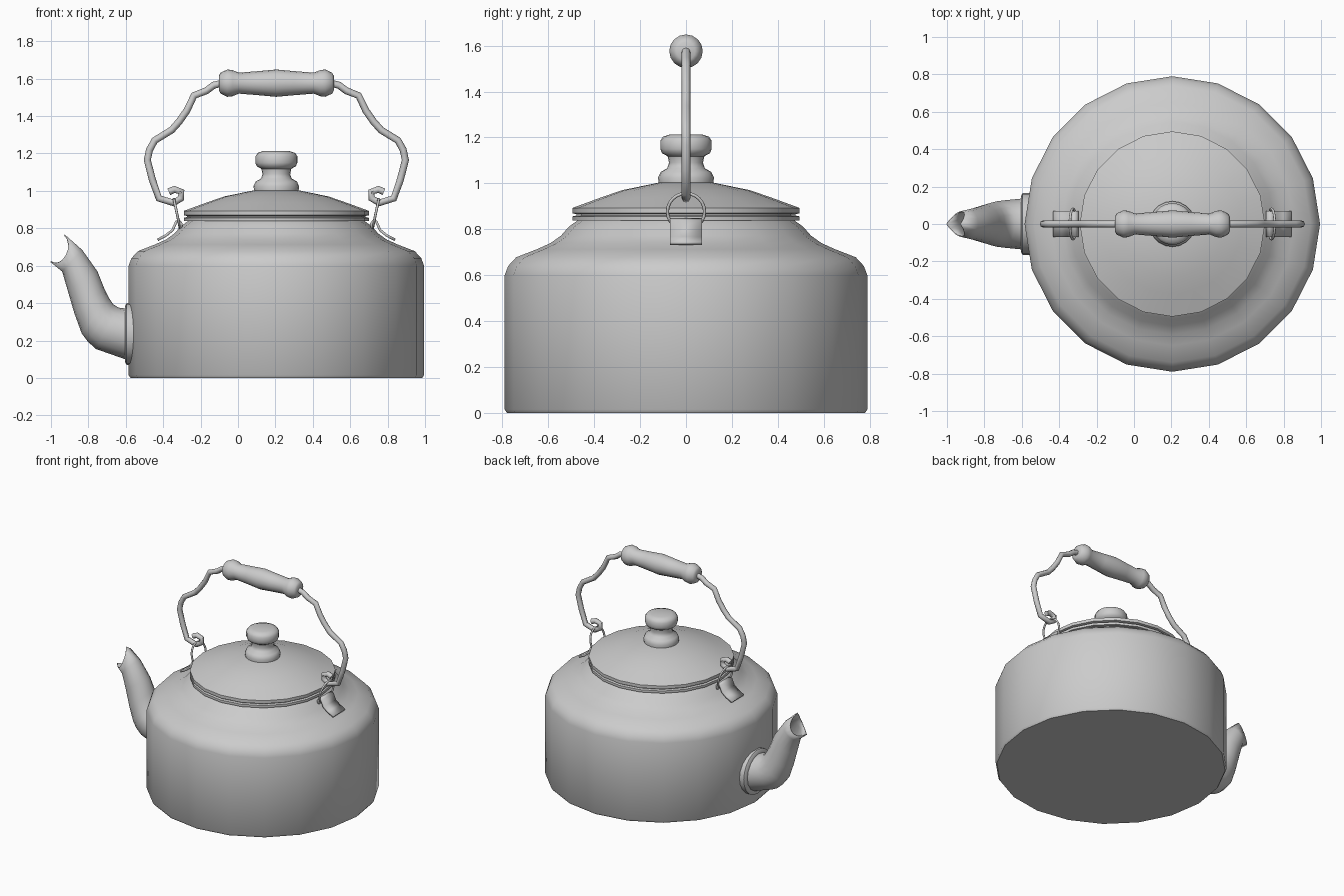
import bpy, bmesh
from math import sin, cos, pi, radians
from mathutils import Matrix, Vector

if "Cube" in bpy.data.objects:
    bpy.data.objects.remove(bpy.data.objects["Cube"])

CX = 0.205  # axis of the body, lid and handle


def finish(name, bm, angle=35):
    bmesh.ops.remove_doubles(bm, verts=bm.verts, dist=1e-5)
    bmesh.ops.recalc_face_normals(bm, faces=bm.faces)
    mesh = bpy.data.meshes.new(name)
    bm.to_mesh(mesh)
    bm.free()
    ob = bpy.data.objects.new(name, mesh)
    bpy.context.collection.objects.link(ob)
    smooth(ob, angle)
    return ob


def smooth(ob, angle=35):
    bpy.ops.object.select_all(action='DESELECT')
    ob.select_set(True)
    bpy.context.view_layer.objects.active = ob
    bpy.ops.object.shade_smooth_by_angle(angle=radians(angle))


def skin(bm, rings, closed=True):
    rings = [[bm.verts.new(p) for p in r] for r in rings]
    for a, b in zip(rings, rings[1:]):
        n = len(a)
        for i in range(n if closed else n - 1):
            j = (i + 1) % n
            bm.faces.new((a[i], a[j], b[j], b[i]))
    return rings


def lathe(name, profile, matrix, sides=20, cap_start=True, cap_end=True, angle=35):
    """Revolve (radius, height) points around local z."""
    bm = bmesh.new()
    rings = skin(bm, [[matrix @ Vector((r * cos(2 * pi * i / sides), r * sin(2 * pi * i / sides), z))
                       for i in range(sides)] for r, z in profile])
    if cap_start:
        bm.faces.new(rings[0][::-1])
    if cap_end:
        bm.faces.new(rings[-1])
    return finish(name, bm, angle)


def tube(name, points, radius):
    cu = bpy.data.curves.new(name, 'CURVE')
    cu.dimensions = '3D'
    cu.bevel_depth = radius
    cu.bevel_resolution = 2
    cu.use_fill_caps = True
    sp = cu.splines.new('POLY')
    sp.points.add(len(points) - 1)
    for p, co in zip(sp.points, points):
        p.co = (*co, 1)
    ob = bpy.data.objects.new(name, cu)
    bpy.context.collection.objects.link(ob)
    bpy.ops.object.select_all(action='DESELECT')
    ob.select_set(True)
    bpy.context.view_layer.objects.active = ob
    bpy.ops.object.convert(target='MESH')
    smooth(bpy.context.object, 50)


axis = Matrix.Translation((CX, 0, 0))

# Body with rounded shoulder
lathe("body", [(.78, 0), (.79, .015), (.79, .6), (.775, .64), (.74, .678), (.65, .713), (.59, .74),
               (.545, .772), (.51, .812), (.47, .84)], axis, cap_end=False)

# Lid with grooved rim and low dome
lathe("lid", [(.46, .838), (.495, .838), (.495, .856), (.478, .86), (.478, .866), (.495, .87),
              (.495, .893), (.375, .937), (.28, .97), (.12, 1.003)], axis)

# Lid knob
lathe("knob", [(.118, .995), (.122, 1.025), (.11, 1.05), (.082, 1.066), (.074, 1.09), (.08, 1.118),
               (.105, 1.132), (.112, 1.15), (.112, 1.185), (.1, 1.203), (.07, 1.213)], axis, angle=45)

# Spout flange against the body wall
lathe("spout_flange", [(.165, 0), (.165, .035), (.15, .045), (.12, .045)],
      Matrix.Translation((-.56, 0, .235)) @ Matrix.Rotation(-pi / 2, 4, 'Y'))

# Spout: sections given as lower point, upper point, half width
sections = [(-.57, .105, -.57, .365, .13), (-.60, .105, -.60, .365, .13),
            (-.757, .16, -.64, .37, .12), (-.80, .20, -.672, .39, .115),
            (-.83, .24, -.695, .425, .108), (-.87, .35, -.72, .475, .097),
            (-.905, .47, -.757, .567, .085), (-.935, .572, -.837, .68, .072),
            (-1.0, .625, -.93, .762, .064)]
bm = bmesh.new()
rings = []
for k, (xl, zl, xu, zu, w) in enumerate(sections):
    ring = []
    notch = 1 if k == len(sections) - 1 else 0
    for i in range(16):
        a = 2 * pi * i / 16
        t = (1 + cos(a)) / 2
        d = notch * abs(sin(a))
        ring.append((xl + (xu - xl) * t + .045 * d, w * sin(a), zl + (zu - zl) * t - .037 * d))
    rings.append(ring)
skin(bm, rings)
spout = finish("spout", bm, 50)
mod = spout.modifiers.new("wall", 'SOLIDIFY')
mod.thickness = .006
mod.offset = -1

# Handle wires, ring loops and shoulder brackets on both sides
wire = [(.575, .995), (.545, 1.008), (.508, .995), (.51, .96), (.55, .936), (.628, .96), (.663, 1.06),
        (.69, 1.165), (.678, 1.22), (.65, 1.27), (.56, 1.325), (.52, 1.37), (.478, 1.43), (.44, 1.51),
        (.375, 1.535), (.335, 1.565), (.28, 1.578)]
strip = [(.635, .738), (.59, .762), (.555, .79), (.535, .835), (.52, .842), (.508, .825), (.51, .80)]
for side, s in (("left", -1), ("right", 1)):
    tube("handle_wire_" + side, [(CX + s * r, 0, z) for r, z in wire], .019)

    m = Matrix.Translation((CX + s * .531, 0, .877)) @ Matrix.Rotation(s * radians(12), 4, 'Y')
    loop = [m @ Matrix.Rotation(2 * pi * i / 24, 4, 'X') for i in range(25)]
    bm = bmesh.new()
    skin(bm, [[q @ Vector((.007 * cos(b * pi / 4), 0, .081 + .007 * sin(b * pi / 4)))
               for b in range(8)] for q in loop])
    finish("ring_" + side, bm, 50)

    bm = bmesh.new()
    skin(bm, [[(CX + s * r, y, z) for y in (-.07, .07)] for r, z in strip], closed=False)
    bracket = finish("bracket_" + side, bm)
    mod = bracket.modifiers.new("thickness", 'SOLIDIFY')
    mod.thickness = .014
    mod.offset = 0

# Turned grip
half = [(.04, .307), (.056, .298), (.073, .262), (.07, .235), (.056, .2), (.064, .1)]
grip = [(r, -z) for r, z in half] + [(.073, 0)] + half[::-1]
lathe("grip", grip, Matrix.Translation((CX, 0, 1.576)) @ Matrix.Rotation(pi / 2, 4, 'Y'), sides=16, angle=45)
